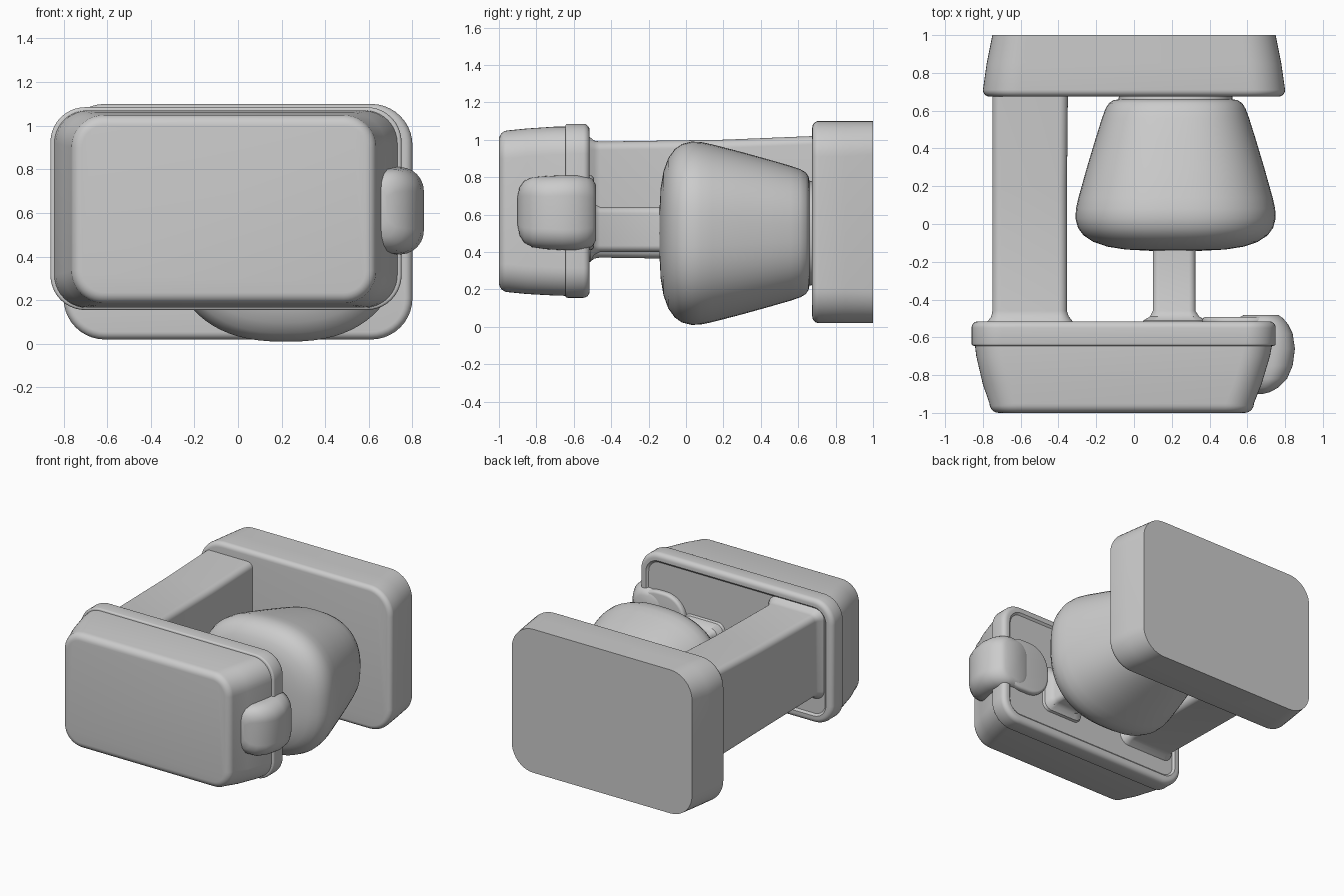
import bpy, math

def skin(name, rings, angle=35):
    """Bridge equal-length rings of points and cap both ends."""
    n = len(rings[0])
    verts = [p for ring in rings for p in ring]
    faces = [tuple(range(n)), tuple(reversed(range((len(rings) - 1) * n, len(rings) * n)))]
    for i in range(len(rings) - 1):
        for j in range(n):
            k = (j + 1) % n
            faces.append((i * n + k, i * n + j, (i + 1) * n + j, (i + 1) * n + k))
    me = bpy.data.meshes.new(name)
    me.from_pydata(verts, [], faces)
    ob = bpy.data.objects.new(name, me)
    bpy.context.collection.objects.link(ob)
    bpy.ops.object.select_all(action='DESELECT')
    ob.select_set(True)
    bpy.context.view_layer.objects.active = ob
    bpy.ops.object.mode_set(mode='EDIT')
    bpy.ops.mesh.select_all(action='SELECT')
    bpy.ops.mesh.normals_make_consistent(inside=False)
    bpy.ops.object.mode_set(mode='OBJECT')
    bpy.ops.object.shade_smooth_by_angle(angle=math.radians(angle))
    return ob

def rect_ring(y, x0, x1, z0, z1, r, seg=10):
    """Rounded rectangle in the xz plane."""
    pts = []
    for cx, cz, a0 in ((x1 - r, z1 - r, 0), (x0 + r, z1 - r, 90),
                       (x0 + r, z0 + r, 180), (x1 - r, z0 + r, 270)):
        for i in range(seg + 1):
            a = math.radians(a0 + 90 * i / seg)
            pts.append((cx + r * math.cos(a), y, cz + r * math.sin(a)))
    return pts

def rect_loft(name, stations):
    return skin(name, [rect_ring(*s) for s in stations])

def inset(y, box, d):
    x0, x1, z0, z1, r = box
    return (y, x0 + d, x1 - d, z0 + d, z1 - d, max(r - d, 0.02))

def rounded(y, box, rad, direction, steps=6):
    """Stations of a quarter-round edge ending at y; direction is the outward way."""
    out = []
    for i in range(steps + 1):
        a = math.pi / 2 * i / steps
        out.append(inset(y - direction * rad * (1 - math.sin(a)), box, rad * (1 - math.cos(a))))
    return out

# Foot plate, rounded in front and sharp at the back
foot = (-0.80, 0.80, 0.02, 1.10, 0.19)
rect_loft("base_plate", rounded(0.675, foot, 0.035, -1)[::-1]
          + [(0.85, -0.78, 0.78, 0.02, 1.10, 0.19), (1.0, -0.75, 0.75, 0.02, 1.10, 0.18)])

# Column with a flared collar at the head
rect_loft("column", [
    (-0.55, -0.79, -0.31, 0.33, 1.03, 0.08), (-0.515, -0.775, -0.325, 0.345, 1.015, 0.07),
    (-0.49, -0.755, -0.345, 0.365, 0.995, 0.05), (-0.46, -0.75, -0.355, 0.37, 0.99, 0.045),
    (0.2, -0.75, -0.355, 0.36, 1.0, 0.045), (0.69, -0.75, -0.35, 0.35, 1.02, 0.045)])

# Head: tapered front housing
front = (-0.765, 0.635, 0.185, 1.05, 0.15)
rect_loft("head_housing", rounded(-1.0, front, 0.05, -1)[::-1] + [
    (-0.85, -0.80, 0.675, 0.175, 1.06, 0.15), (-0.70, -0.835, 0.72, 0.167, 1.07, 0.15),
    (-0.62, -0.845, 0.735, 0.165, 1.07, 0.15)])

# Head rim band with a shallow recessed back
band = (-0.86, 0.75, 0.155, 1.085, 0.16)
rect_loft("head_rim", rounded(-0.645, band, 0.012, -1, 3)[::-1]
          + rounded(-0.515, band, 0.035, 1)
          + [inset(-0.515, band, 0.055), inset(-0.528, band, 0.07)])

# Drive shaft with a flared collar
rect_loft("drive_shaft", [
    (-0.54, 0.04, 0.39, 0.34, 0.70, 0.06), (-0.51, 0.05, 0.38, 0.35, 0.69, 0.06),
    (-0.49, 0.085, 0.345, 0.385, 0.655, 0.05), (-0.46, 0.10, 0.325, 0.40, 0.64, 0.035),
    (-0.10, 0.10, 0.325, 0.40, 0.64, 0.035)])

# Bowl: squarish turned profile along y
def spow(v, e):
    return math.copysign(abs(v) ** e, v)

def bowl_ring(y, k, n=72):
    return [(0.22 + 0.53 * k * spow(math.cos(2 * math.pi * i / n), 0.82), y,
             0.50 + 0.49 * k * spow(math.sin(2 * math.pi * i / n), 0.82)) for i in range(n)]

profile = [(-0.142, 0.02), (-0.142, 0.25), (-0.135, 0.5), (-0.12, 0.68), (-0.095, 0.82),
           (-0.06, 0.92), (-0.02, 0.975), (0.03, 1.0), (0.08, 0.995), (0.14, 0.97),
           (0.30, 0.885), (0.45, 0.80), (0.56, 0.735), (0.61, 0.70), (0.64, 0.665),
           (0.655, 0.62), (0.66, 0.57), (0.70, 0.56)]
skin("bowl", [bowl_ring(*p) for p in profile], 60)

# Side knob, wrapping the head's corner
rect_loft("side_knob", [
    (-0.90, 0.62, 0.68, 0.54, 0.70, 0.028), (-0.89, 0.60, 0.72, 0.49, 0.745, 0.05),
    (-0.865, 0.58, 0.765, 0.45, 0.78, 0.08), (-0.82, 0.58, 0.81, 0.425, 0.80, 0.10),
    (-0.75, 0.58, 0.84, 0.415, 0.805, 0.11), (-0.66, 0.58, 0.852, 0.41, 0.81, 0.11),
    (-0.58, 0.58, 0.84, 0.41, 0.81, 0.11), (-0.53, 0.56, 0.815, 0.415, 0.805, 0.11),
    (-0.50, 0.55, 0.79, 0.43, 0.79, 0.10), (-0.482, 0.58, 0.765, 0.46, 0.76, 0.08)])

# Knob backing plate on the rear of the head
plate = (0.36, 0.76, 0.41, 0.81, 0.17)
rect_loft("knob_plate", [(-0.54,) + plate] + rounded(-0.492, plate, 0.02, 1, 4))
